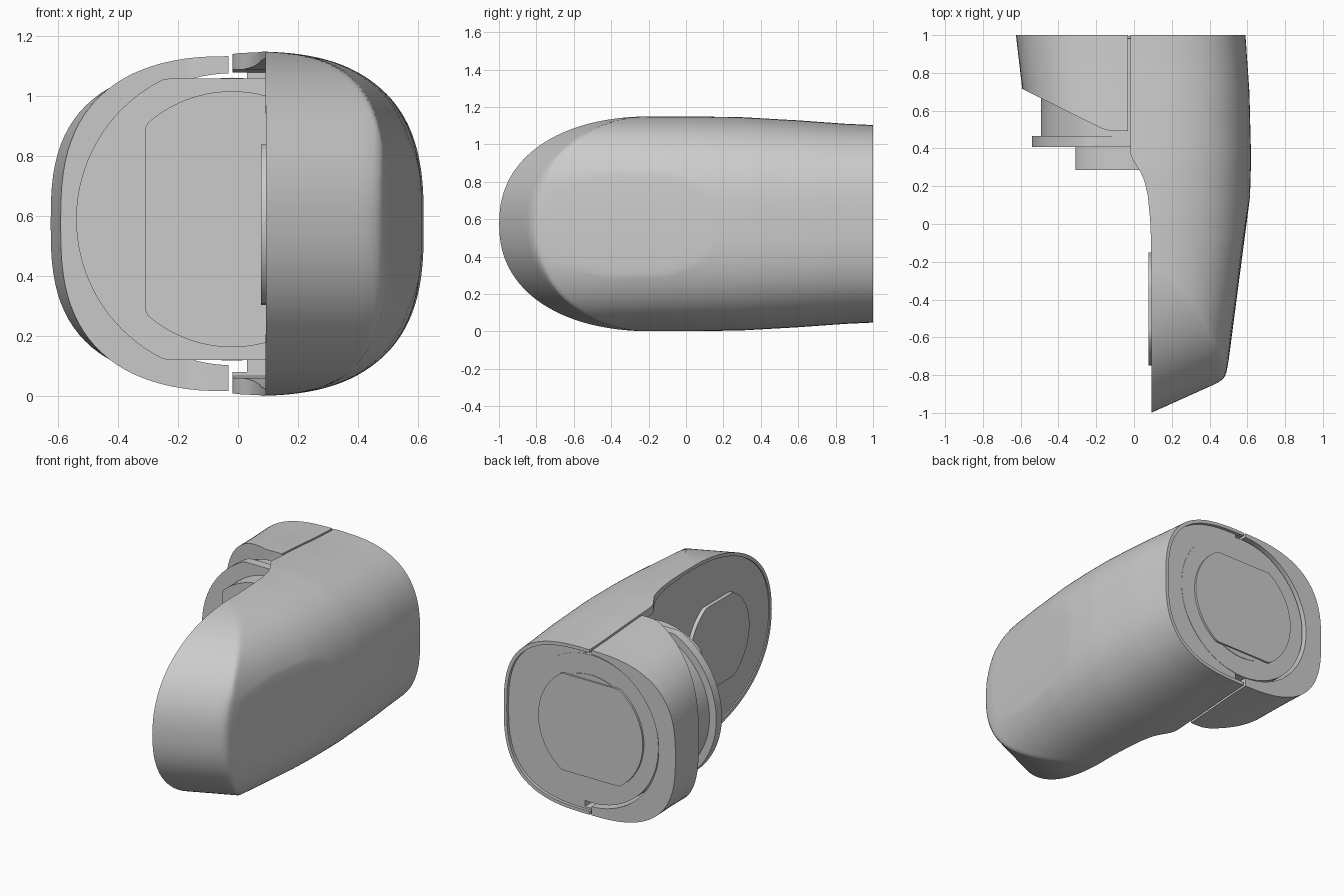
import bpy, bmesh
from math import sin, cos, pi

if "Cube" in bpy.data.objects:
    bpy.data.objects.remove(bpy.data.objects["Cube"])

CZ = 0.575          # height of the body axis
DX, DZ = -0.02, 0.59  # axis of the dial
P = 2.8             # roundness of the body section


def loft(name, rings):
    """Closed solid through rings with equal point counts."""
    n = len(rings[0])
    verts = [p for r in rings for p in r]
    faces = [list(range(n)), list(range(len(verts) - n, len(verts)))]
    for k in range(len(rings) - 1):
        for i in range(n):
            j = (i + 1) % n
            faces.append([k*n + i, k*n + j, k*n + n + j, k*n + n + i])
    me = bpy.data.meshes.new(name)
    me.from_pydata(verts, [], faces)
    bm = bmesh.new()
    bm.from_mesh(me)
    bmesh.ops.recalc_face_normals(bm, faces=bm.faces)
    if bm.calc_volume(signed=True) < 0:
        bmesh.ops.reverse_faces(bm, faces=bm.faces)
    bm.to_mesh(me)
    bm.free()
    ob = bpy.data.objects.new(name, me)
    bpy.context.collection.objects.link(ob)
    return ob


def boolean(ob, cutter, op='DIFFERENCE', solver='MANIFOLD'):
    m = ob.modifiers.new("cut", 'BOOLEAN')
    m.operation, m.object, m.solver = op, cutter, solver
    bpy.context.view_layer.objects.active = ob
    bpy.ops.object.modifier_apply(modifier=m.name)
    bpy.data.objects.remove(cutter)


def smooth(ob, angle=30):
    bpy.ops.object.select_all(action='DESELECT')
    ob.select_set(True)
    bpy.context.view_layer.objects.active = ob
    bpy.ops.object.shade_smooth_by_angle(angle=angle*pi/180)


def interp(table, y):
    if y <= table[0][0]:
        return table[0][1]
    for (a, va), (b, vb) in zip(table, table[1:]):
        if y <= b:
            return va + (vb - va)*(y - a)/(b - a)
    return table[-1][1]


# extents along y: right, left, half height, and inner edge of the shell
RIGHT = [(-1.1, .44), (-.82, .49), (-.4, .56), (-.1, .60), (.1, .613), (.35, .62), (.7, .611), (1, .59)]
LEFT = [(-1.1, .5), (.3, .555), (.7, .59), (1, .625)]
HIGH = [(-1.1, .575), (.05, .575), (.3, .57), (.6, .553), (.85, .535), (1, .528)]
EDGE = [(-1, .093), (-.1, .091), (.03, .085), (.15, .073), (.23, .055), (.285, .03), (.325, 0), (.37, -.018)]
# nose setback along x, and its inverse
SLANT = [(.09, 0), (.43, .153), (.46, .17), (.478, .187), (.488, .21), (.5, .27), (.7, 1.8)]
REACH = [(s, x) for x, s in SLANT]


def section(y, inset=0, n=96):
    """Rounded-square cross-section of the body at y."""
    r, l, h = (interp(t, y) - inset for t in (RIGHT, LEFT, HIGH))
    pts = []
    for i in range(n):
        c, s = cos(2*pi*i/n), sin(2*pi*i/n)
        x = abs(c)**(2/P)*(r if c > 0 else -l)
        pts.append((x, y, CZ + abs(s)**(2/P)*(h if s > 0 else -h)))
    return pts


def nose(y, inset=0):
    """Half height of the side outline at y."""
    u = min(1, max(0, (-.16 - y)/(.84 - inset)))
    return (.575 - inset)*(1 - u**2.25)**(1/2.25)


def shell_ring(y, n=40):
    """Right half of the body, trimmed by the slanted nose."""
    r, h, x0 = (interp(t, y) for t in (RIGHT, HIGH, EDGE))
    x1 = min(r, interp(REACH, y + 1))
    top = []
    for i in range(n):
        t = pi/2*i/n
        x = x0 + (x1 - x0)*(1 - (1 - sin(t))**1.2)
        z = h*(1 - min(1, abs(x/r))**P)**(1/P)
        top.append((x, min(z, nose(y - interp(SLANT, x)))))
    return ([(x, y, CZ + z) for x, z in top] + [(x1, y, CZ)]
            + [(x, y, CZ - z) for x, z in reversed(top)])


def disc(name, r, y0, y1, cx=9, cz=9, n=96):
    """Disc about the dial axis, flattened at +-cx / +-cz."""
    ring = [(max(-cx, min(cx, r*cos(2*pi*i/n))), max(-cz, min(cz, r*sin(2*pi*i/n)))) for i in range(n)]
    return loft(name, [[(DX + u, y, DZ + v) for u, v in ring] for y in (y0, y1)])


# main shell
shell = loft("main_shell", [shell_ring(-1 + 2*max(.01, i/90)**1.7) for i in range(1, 91)])
# inner recess behind a thin rim
half = [(-.16 - .818*cos(pi/2*i/32)**(2/2.25), .553*sin(pi/2*i/32)**(2/2.25)) for i in range(33)]
half += [(.1, .545), (.3, .515), (.9, .505)]
outline = [(y, CZ + z) for y, z in half] + [(y, CZ - z) for y, z in half[:0:-1]]
boolean(shell, loft("c", [[(x, y, z) for y, z in outline] for x in (-.3, .1)]))
# end recess and the slot beside the dial
a, b = section(.98, .022), section(1, .022)
boolean(shell, loft("c", [a, [(x, 1.1, z) for x, y, z in b]]))
slot = [(-.3, .08), (.03, .08), (.03, 1.08), (-.3, 1.08)]
boolean(shell, loft("c", [[(x, y, z) for x, z in slot] for y in (.6, 1.2)]))
smooth(shell, 40)

# end cap: left half of the body behind a sloping cut, bored for the dial
cap = loft("end_cap", [section(.3 + .7*i/14) for i in range(15)])
plan = [(-.032, 1.3), (-.032, .492), (-.12, .492), (-.165, .503), (-.588, .713), (-.9, .87), (-.9, 1.3)]
boolean(cap, loft("c", [[(x, y, z) for x, y in plan] for z in (-1, 2)]), 'INTERSECT')
boolean(cap, disc("c", .487, .2, 1.3))
smooth(cap, 35)

# dial: flange, core, front plug and back plate
for args in (("dial_flange", .52, .408, .465, 9, .47),
             ("dial_core", .472, .45, .982),
             ("front_plug", .427, .285, .42, .29),
             ("back_disc", .345, .97, .985),
             ("back_plate", .37, .97, .995, 9, .31)):
    smooth(disc(*args))

# pad on the inner face of the shell
pad = [(-.45 + .3*cos(2*pi*i/64), .572 + max(-.268, min(.268, .3*sin(2*pi*i/64)))) for i in range(64)]
smooth(loft("inner_pad", [[(x, y, z) for y, z in pad] for x in (.076, .12)]))
